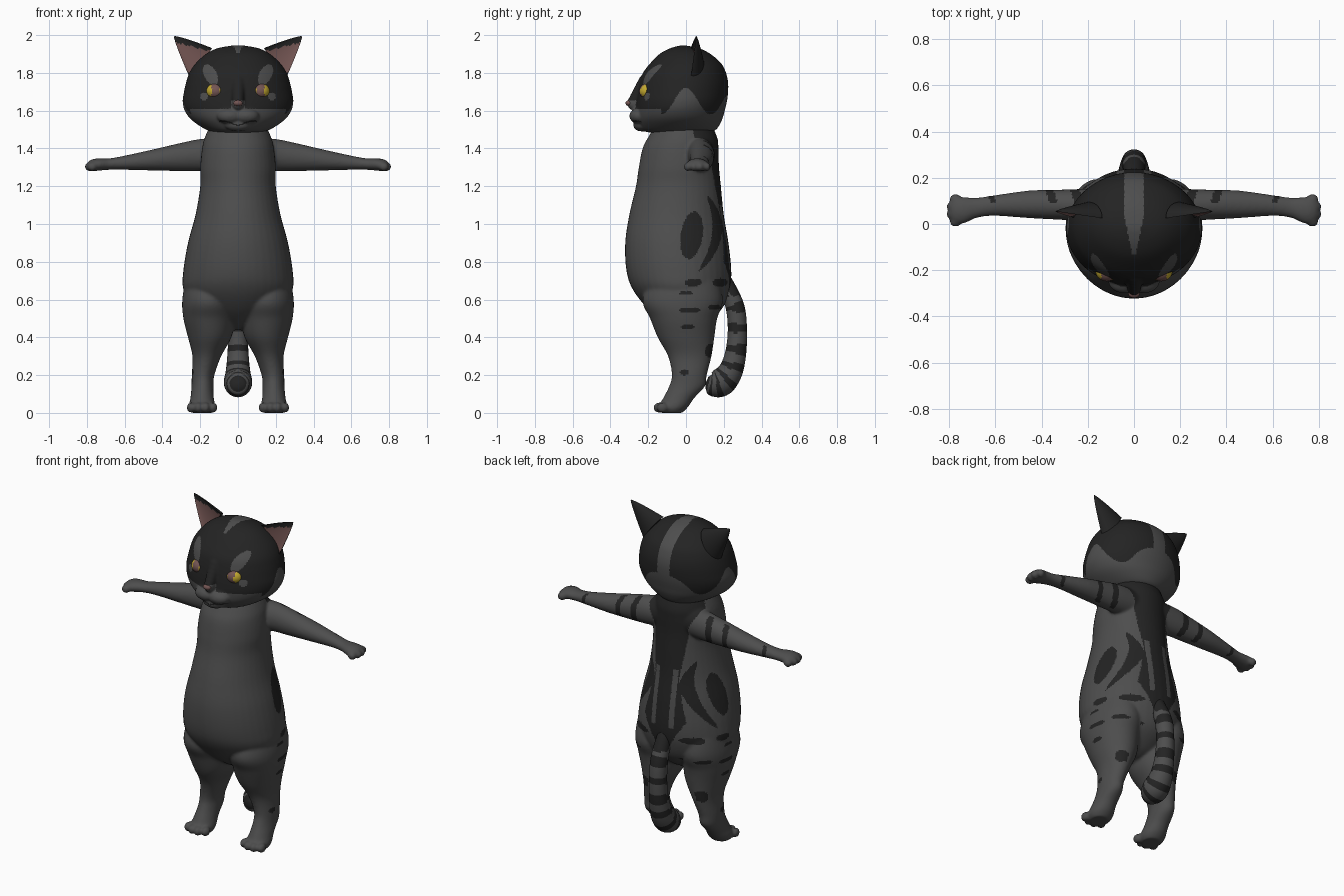
import bpy, bmesh, math
from mathutils import Matrix, Vector

cube = bpy.data.objects.get("Cube")
if cube:
    bpy.data.objects.remove(cube)


def material(name, rgb):
    m = bpy.data.materials.new(name)
    m.use_nodes = True
    m.diffuse_color = (*rgb, 1)
    m.node_tree.nodes["Principled BSDF"].inputs["Base Color"].default_value = (*rgb, 1)
    return m


grey = material("grey fur", (.075, .075, .075))
dark = material("dark fur", (.017, .017, .017))
pink = material("dusky pink", (.17, .09, .085))
yellow = material("yellow iris", (.55, .4, .03))


def smooth_keys(keys, steps=6):
    """Catmull-Rom interpolation of tuples."""
    k = [keys[0]] + list(keys) + [keys[-1]]
    out = []
    for a, b, c, d in zip(k, k[1:], k[2:], k[3:]):
        for i in range(steps):
            t = i / steps
            out.append([.5 * (2*q + (r - p)*t + (2*p - 5*q + 4*r - s)*t*t + (3*q - p - 3*r + s)*t**3)
                        for p, q, r, s in zip(a, b, c, d)])
    return out + [list(keys[-1])]


def skin(bm, rings):
    loops = [[bm.verts.new(p) for p in ring] for ring in rings]
    n = len(loops[0])
    for a, b in zip(loops, loops[1:]):
        for i in range(n):
            bm.faces.new((a[i], a[(i+1) % n], b[(i+1) % n], b[i]))
    bm.faces.new(loops[0])
    bm.faces.new(loops[-1])


def loft(bm, keys, along_x=False, side=1, n=40):
    """Keys: position, centre, half width, low and high edge of the last axis."""
    rings = []
    for t, c, r, lo, hi in smooth_keys(keys):
        ring = []
        for i in range(n):
            a = math.tau * i / n
            u, v = c + r*math.cos(a), (lo+hi)/2 + (hi-lo)/2*math.sin(a)
            ring.append((side*t, u, v) if along_x else (side*u, v, t))
        rings.append(ring)
    skin(bm, rings)


def ball(bm, centre, radii):
    m = Matrix.Translation(centre) @ Matrix.Diagonal((*radii, 1))
    bmesh.ops.create_uvsphere(bm, u_segments=32, v_segments=20, radius=1, matrix=m)


def finish(name, bm, mats, rule=None, voxel=0, sharp=180):
    bmesh.ops.recalc_face_normals(bm, faces=bm.faces)
    me = bpy.data.meshes.new(name)
    bm.to_mesh(me)
    bm.free()
    ob = bpy.data.objects.new(name, me)
    bpy.context.collection.objects.link(ob)
    if voxel:  # fuse overlapping volumes into one skin
        rm = ob.modifiers.new("fuse", 'REMESH')
        rm.mode, rm.voxel_size = 'VOXEL', voxel
        sm = ob.modifiers.new("soften", 'SMOOTH')
        sm.factor, sm.iterations = .5, 8
        dg = bpy.context.evaluated_depsgraph_get()
        me = bpy.data.meshes.new_from_object(ob.evaluated_get(dg))
        ob.modifiers.clear()
        ob.data = me
    me.materials.clear()
    for m in mats:
        me.materials.append(m)
    me.shade_smooth()
    if sharp < 180:
        me.set_sharp_from_angle(angle=math.radians(sharp))
    if rule:
        for f in me.polygons:
            f.material_index = int(rule(f.center, f.normal))
    return ob


def lerp_table(table, z):
    for (z0, w0), (z1, w1) in zip(table, table[1:]):
        if z0 >= z >= z1:
            return w0 + (w1-w0) * (z0-z) / (z0-z1)
    return 0


# Body with arms and legs
bm = bmesh.new()
torso = [(1.56, .13, -.14, .12), (1.46, .175, -.2, .165), (1.4, .19, -.23, .172),
         (1.3, .2, -.25, .175), (1.2, .2, -.265, .185), (1.05, .225, -.3, .2),
         (.9, .265, -.322, .225), (.75, .29, -.315, .24), (.65, .288, -.28, .23),
         (.55, .22, -.2, .19), (.47, .12, -.1, .1), (.44, .04, -.04, .04)]
loft(bm, [(z, 0, w, lo, hi) for z, w, lo, hi in torso])
leg = [(.75, .16, .11, -.17, .16), (.6, .155, .14, -.23, .195), (.5, .153, .136, -.19, .165),
       (.4, .15, .115, -.15, .15), (.3, .165, .076, -.095, .135), (.2, .185, .06, -.075, .11),
       (.14, .188, .058, -.09, .1), (.08, .19, .062, -.12, .045), (.03, .19, .07, -.145, .01),
       (0, .19, .055, -.13, -.02)]
arm = [(.08, .06, .09, 1.28, 1.46), (.2, .08, .072, 1.28, 1.45), (.3, .083, .066, 1.28, 1.43),
       (.45, .085, .06, 1.283, 1.395), (.6, .08, .045, 1.287, 1.362), (.68, .07, .044, 1.287, 1.348),
       (.73, .06, .056, 1.283, 1.348), (.77, .058, .058, 1.28, 1.343), (.795, .058, .04, 1.29, 1.33)]
for s in (-1, 1):
    loft(bm, leg, side=s)
    loft(bm, arm, along_x=True, side=s)
    for i in range(4):
        mid = 1 if i in (1, 2) else 0
        ball(bm, (s*(.132 + .039*i), -.125 - .018*mid, .028), (.023, .03, .028))
        ball(bm, (s*(.772 + .014*mid), .008 + .034*i, 1.303), (.026, .02, .024))

saddle = [(1.6, .17), (1.44, .165), (1.36, .12), (1.2, .1), (1.05, .08), (.92, .11),
          (.8, .14), (.7, .08), (.62, .03)]
spots = [(.03, .94, .058, .125), (.04, .69, .045, .02), (.18, .69, .04, .022), (0, .635, .035, .01),
         (.02, .545, .06, .013), (.15, .56, .035, .013), (.01, .455, .036, .013),
         (-.01, .215, .022, .016), (.125, .33, .025, .035)]


def body_rule(p, n):
    ax, y, z = abs(p.x), p.y, p.z
    if ax > .225 and 1.22 < z < 1.5:  # arm bars
        return y > .09 and any(abs(ax - b - .3*(y-.13)) < w
                               for b, w in ((.25, .02), (.36, .017), (.62, .012)))
    if y > .04 and n.y > 0 and ax < lerp_table(saddle, z):
        return not (.76 < z < 1.1 and abs(ax - .06) < .014)
    if n.x * p.x <= 0 or ax < .08:
        return False
    if .75 < z < 1.15 and abs(y - .165 + 1.8*(z-.98)**2) < .026 * math.sin((z-.75)/.4*math.pi)**.5:
        return True
    return any(((y - a - .12*(z-b))/ry)**2 + ((z-b)/rz)**2 < 1 for a, b, ry, rz in spots)


finish("body", bm, [grey, dark], body_rule, voxel=.008)

# Head with muzzle
bm = bmesh.new()
skull = [(1.485, .12, -.2, .12), (1.5, .17, -.235, .16), (1.55, .245, -.26, .19),
         (1.6, .282, -.265, .205), (1.65, .293, -.262, .217), (1.7, .286, -.255, .223),
         (1.75, .275, -.245, .223), (1.8, .258, -.228, .212), (1.85, .225, -.19, .187),
         (1.9, .17, -.14, .13), (1.93, .11, -.085, .07), (1.945, .03, -.03, .0)]
loft(bm, [(z, 0, w, lo, hi) for z, w, lo, hi in skull], n=64)
for s in (-1, 1):
    ball(bm, (s*.042, -.245, 1.572), (.07, .055, .043))
ball(bm, (0, -.235, 1.525), (.07, .045, .035))
for i in range(6):  # nose bridge
    t = i / 5
    ball(bm, (0, -.215 - .057*t, 1.75 - .11*t), (.04 - .008*t, .04, .04))


def head_rule(p, n):
    ax, y, z = abs(p.x), p.y, p.z
    if y < -.2 and ax < .1 and abs(z - 1.53 - .015*math.sin(ax*26 - .6)) < .004:
        return True  # mouth line
    if y > -.13 and z > 1.5 and ax < min(.042, .008 + .2*(y+.13)) and (y > 0 or z > 1.8):
        return False  # crown stripe
    low = 1.61 if y < -.13 else 1.65 - .07*math.cos(math.tau*(y-.13)/.26)
    if y < -.2 and ax < .035:
        low = 1.655
    if z < low:
        return False
    if y < -.05:
        u = ax - .145 - .35*(z-1.79)
        if (u/.036)**2 + ((z-1.79)/.055)**2 < 1:  # brow patch
            return False
        if math.hypot(ax - .18, z - 1.675) < .021:  # cheek spot
            return False
    return True


finish("head", bm, [grey, dark], head_rule, voxel=.0065)

# Nose
bm = bmesh.new()
ball(bm, (0, -.302, 1.64), (.025, .018, .016))
finish("nose", bm, [pink])

# Eyes and ears
for s, label in ((1, "left"), (-1, "right")):
    bm = bmesh.new()
    ball(bm, (s*.118, -.198, 1.703), (.05, .05, .044))
    finish(label + "_eye", bm, [yellow, pink], lambda p, n: -.022 < s*p.x - .118 < .022)

    bm = bmesh.new()
    base, tip = Vector((.195, .04, 1.85)), Vector((.34, .055, 1.995))
    across = Vector((-.58, 0, .81))
    rings = []
    for i in range(15):
        t = min(i / 14, .985)
        ring = []
        for j in range(32):
            a = math.tau * j / 32
            size = (1-t)**.85
            depth = .07*math.sin(a) if j <= 16 else -.025*math.sin(a)
            p = base.lerp(tip, t) + across*(.1*size*math.cos(a)) + Vector((0, depth*size - .015*size, 0))
            ring.append((s*p.x, p.y, p.z))
        rings.append(ring)
    skin(bm, rings)

    def ear_rule(p, n):
        q = Vector((s*p.x, p.y, p.z)) - base
        along = q.dot((tip-base).normalized()) / (tip-base).length
        return n.y < -.25 and along < .86 and abs(q.dot(across)) < .085*(1-along)
    finish(label + "_ear", bm, [dark, pink], ear_rule, sharp=50)

# Tail
bm = bmesh.new()
path = smooth_keys([(.17, .76, .035), (.225, .65, .045), (.262, .55, .05), (.272, .43, .051),
                    (.262, .31, .056), (.235, .22, .065), (.19, .165, .075), (.145, .15, .066),
                    (.115, .153, .04), (.104, .155, .008)], 10)
rings = []
for i, (y, z, r) in enumerate(path):
    a, b = path[max(i-1, 0)], path[min(i+1, len(path)-1)]
    d = Vector((0, b[0]-a[0], b[1]-a[1])).normalized()
    rings.append([(r*math.cos(w), y - d.z*r*math.sin(w), z + d.y*r*math.sin(w))
                  for w in (math.tau*j/32 for j in range(32))])
skin(bm, rings)


def tail_rule(p, n):
    i = min(range(len(path)), key=lambda k: (path[k][0]-p.y)**2 + (path[k][1]-p.z)**2)
    if p.z > .62:
        return n.y > -.1
    return i % 9 < (4 if n.y > -.3 else 3) or i > 78


finish("tail", bm, [grey, dark], tail_rule)
